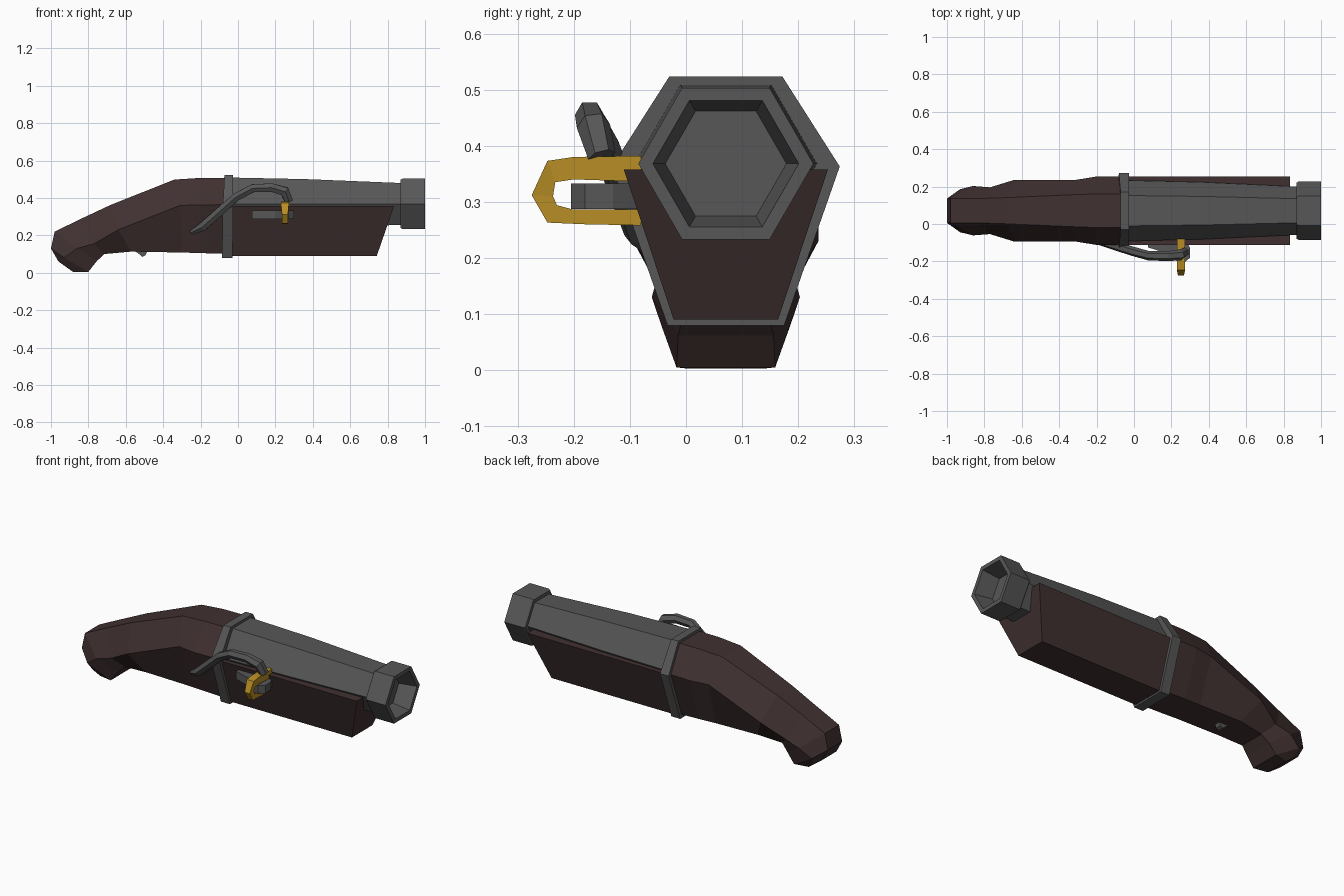
import bpy, math
from mathutils import Vector

if "Cube" in bpy.data.objects:
    bpy.data.objects.remove(bpy.data.objects["Cube"])

CY, CZ = 0.071, 0.368   # barrel axis


def material(name, rgb):
    m = bpy.data.materials.new(name)
    m.diffuse_color = (*rgb, 1)
    m.use_nodes = True
    m.node_tree.nodes["Principled BSDF"].inputs["Base Color"].default_value = m.diffuse_color
    return m


WOOD = material("dark_wood", (0.052, 0.030, 0.030))
IRON = material("grey_iron", (0.095, 0.095, 0.095))
BRASS = material("brass", (0.48, 0.27, 0.018))


def make(name, verts, faces, mat):
    me = bpy.data.meshes.new(name)
    me.from_pydata(verts, [], faces)
    me.materials.append(mat)
    ob = bpy.data.objects.new(name, me)
    bpy.context.collection.objects.link(ob)
    bpy.ops.object.select_all(action='DESELECT')
    ob.select_set(True)
    bpy.context.view_layer.objects.active = ob
    bpy.ops.object.mode_set(mode='EDIT')
    bpy.ops.mesh.select_all(action='SELECT')
    bpy.ops.mesh.normals_make_consistent(inside=False)
    bpy.ops.object.mode_set(mode='OBJECT')
    return ob


def loft(name, rings, mat):
    """Skin a list of equal rings and cap both ends."""
    n = len(rings[0])
    verts = [p for r in rings for p in r]
    faces = [(i * n + j, i * n + (j + 1) % n, (i + 1) * n + (j + 1) % n, (i + 1) * n + j)
             for i in range(len(rings) - 1) for j in range(n)]
    faces += [tuple(range(n)), tuple(range(len(verts) - n, len(verts)))]
    return make(name, verts, faces, mat)


def hexagon(x, r):
    return [(x, CY + r * math.cos(k * math.pi / 3), CZ + r * math.sin(k * math.pi / 3))
            for k in range(6)]


def section(top, mid, bot, t, w, b):
    """Six-sided stock section: (x, z) of each level plus half widths."""
    side = [(top, t), (mid, w), (bot, b)]
    return ([(p[0], CY + h, p[1]) for p, h in side] +
            [(p[0], CY - h, p[1]) for p, h in reversed(side)])


# Stock, from the band back to the butt
loft("stock", [section(*s) for s in (
    ((-0.04, .508), (-0.04, .365), (-0.04, .10), .090, .183, .092),
    ((-0.20, .507), (-0.20, .362), (-0.20, .105), .090, .183, .092),
    ((-0.34, .498), (-0.31, .360), (-0.30, .108), .085, .165, .090),
    ((-0.68, .363), (-0.64, .230), (-0.57, .113), .070, .165, .090),
    ((-0.84, .288), (-0.77, .155), (-0.715, .10), .065, .125, .075),
    ((-0.98, .220), (-0.86, .130), (-0.755, .062), .065, .132, .085),
    ((-1.00, .130), (-0.93, .080), (-0.80, .005), .065, .115, .088),
    ((-0.96, .060), (-0.92, .032), (-0.88, .003), .070, .080, .070))], WOOD)

# Fore-end under the barrel
fore = []
for x_top, x_bot in ((-0.05, -0.05), (0.835, 0.742)):
    fore.append([(x_top, CY - .182, .358), (x_top, CY + .182, .358),
                 (x_bot, CY + .093, .090), (x_bot, CY - .093, .090)])
loft("fore_end", fore, WOOD)

# Barrel and hollow muzzle
loft("barrel", [hexagon(-0.06, .163), hexagon(0.36, .153), hexagon(0.89, .128)], IRON)
loft("muzzle", [hexagon(0.87, .150), hexagon(0.88, .156), hexagon(1.0, .156),
                hexagon(1.0, .130), hexagon(0.90, .108)], IRON)

# Band around stock and barrel
loft("band", [section((x - .046, .523), (x - .055, .363), (x - .06, .080), .101, .203, .104)
              if k == 0 else
              section((x, .523), (x, .363), (x - .003, .080), .101, .203, .104)
              for k, x in enumerate((-.026, -.026))], IRON)


def sweep(name, path, mat):
    """Hexagonal bar along points (x, y, z, radius)."""
    pts = [Vector(p[:3]) for p in path]
    rings = []
    for i, p in enumerate(pts):
        d = (pts[min(i + 1, len(pts) - 1)] - pts[max(i - 1, 0)]).normalized()
        side = Vector((0, 1, 0))
        side = (side - d * side.dot(d)).normalized()
        up = d.cross(side)
        r = path[i][3]
        rings.append([tuple(p + side * r * math.cos(k * math.pi / 3) +
                            up * r * math.sin(k * math.pi / 3)) for k in range(6)])
    return loft(name, rings, mat)


# Curved hammer arm
sweep("hammer", [(-.25, -.06, .215, .014), (-.19, -.085, .245, .026), (-.10, -.115, .325, .026),
                 (-.01, -.145, .405, .025), (.08, -.170, .452, .025), (.18, -.172, .455, .026),
                 (.25, -.165, .435, .030), (.272, -.150, .382, .025)], IRON)

# Priming pan
pan = ((.075, -.05), (.075, -.125), (.20, -.165), (.235, -.205), (.27, -.205),
       (.30, -.18), (.30, -.13), (.26, -.05))
loft("pan", [[(x, y, z) for x, y in pan] for z in (.287, .333)], IRON)

# Brass clamp: C-shaped strip built from outer and inner outlines
outer = [(-.08, .382), (-.20, .380), (-.247, .373), (-.275, .312), (-.247, .263), (-.18, .260), (-.08, .258)]
inner = [(-.08, .336), (-.20, .340), (-.233, .335), (-.237, .310), (-.230, .294), (-.20, .286), (-.08, .286)]
rings = []
for (oy, oz), (iy, iz) in zip(outer, inner):
    h = .022 if oz > .32 else .016
    rings.append([(.251 - h, oy, oz), (.251 + h, oy, oz), (.251 + h, iy, iz), (.251 - h, iy, iz)])
loft("brass_clamp", rings, BRASS)

# Trigger
trigger = ((-.57, .125), (-.48, .125), (-.495, .093), (-.512, .085), (-.535, .105))
loft("trigger", [[(x, y, z) for x, z in trigger] for y in (CY - .016, CY + .016)], IRON)
